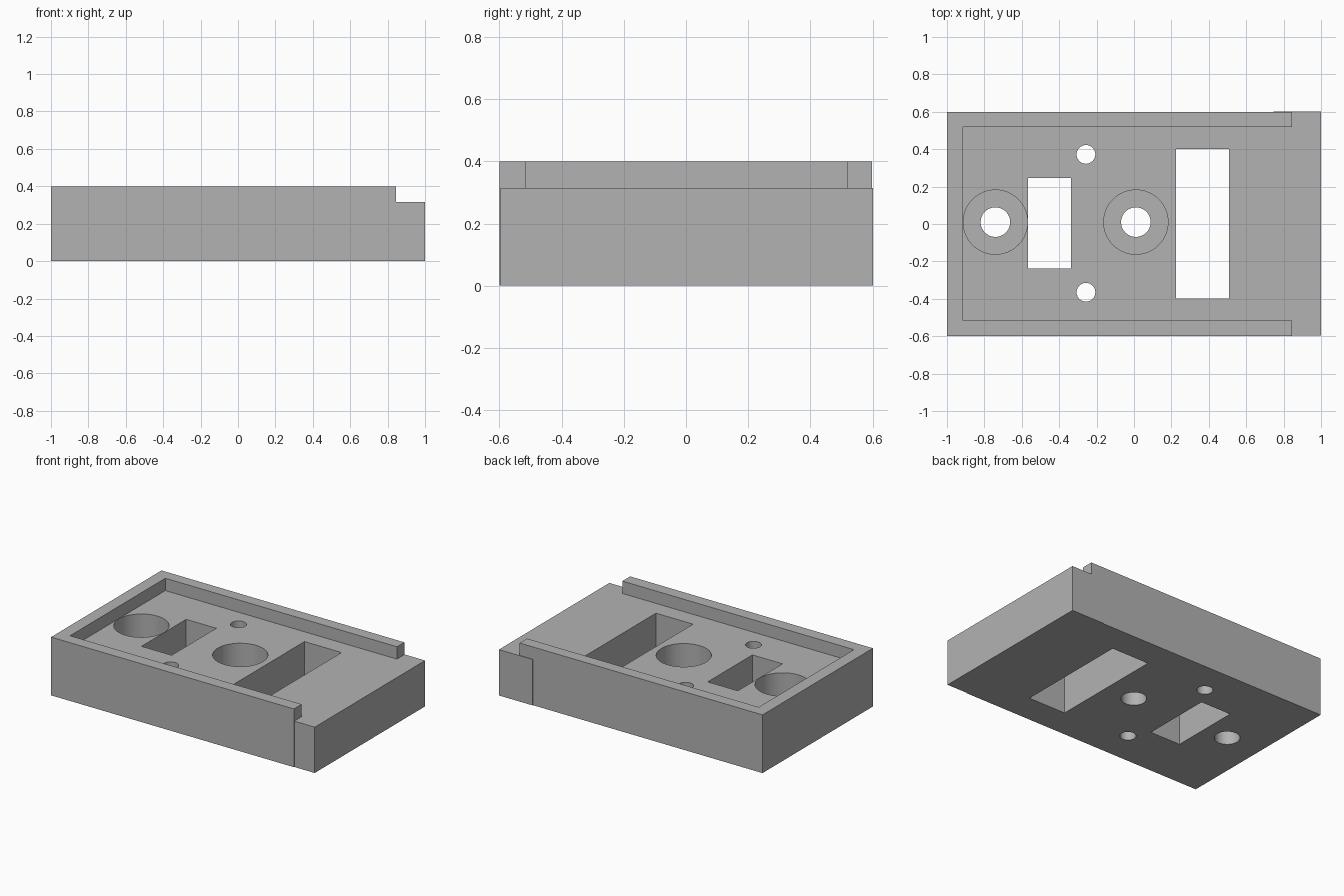
import bpy
import math

cube = bpy.data.objects.get("Cube")
if cube:
    bpy.data.objects.remove(cube, do_unlink=True)

FLOOR, TOP = 0.315, 0.4      # tray floor and rim heights
STEP = 0.845                 # where the side rims stop
COUNTERBORE = 0.115          # height of the counterbore seats

grey = bpy.data.materials.new("plain grey")
grey.use_nodes = True
colour = (0.45, 0.45, 0.45, 1)
grey.diffuse_color = colour
grey.node_tree.nodes["Principled BSDF"].inputs["Base Color"].default_value = colour


def box(name, x0, x1, y0, y1, z0, z1):
    bpy.ops.mesh.primitive_cube_add(
        size=1, location=((x0 + x1) / 2, (y0 + y1) / 2, (z0 + z1) / 2))
    ob = bpy.context.object
    ob.name = name
    ob.scale = (x1 - x0, y1 - y0, z1 - z0)
    bpy.ops.object.transform_apply(location=False, rotation=False, scale=True)
    ob.data.materials.append(grey)
    return ob


def drill(name, x, y, radius, z0, z1):
    bpy.ops.mesh.primitive_cylinder_add(
        vertices=64, radius=radius, depth=z1 - z0, location=(x, y, (z0 + z1) / 2))
    ob = bpy.context.object
    ob.name = name
    ob.data.materials.append(grey)
    return ob


def combine(target, tool, operation):
    mod = target.modifiers.new(tool.name, "BOOLEAN")
    mod.operation = operation
    mod.solver = "EXACT"
    mod.object = tool
    tool.hide_render = True
    bpy.context.view_layer.objects.active = target
    bpy.ops.object.modifier_apply(modifier=mod.name)
    bpy.data.objects.remove(tool, do_unlink=True)


# Body with a shallow tray that is open towards the end ledge
tray = box("tray_block", -1, STEP, -0.6, 0.598, 0, TOP)
combine(tray, box("tray_recess", -0.915, 1.1, -0.516, 0.518, FLOOR, 0.6), "DIFFERENCE")

# End ledge, set very slightly sideways from the body
combine(tray, box("end_ledge", STEP - 0.1, 1, -0.596, 0.602, 0, FLOOR), "UNION")

# Rectangular windows
combine(tray, box("small_window", -0.566, -0.337, -0.239, 0.246, -0.2, 0.6), "DIFFERENCE")
combine(tray, box("large_window", 0.225, 0.507, -0.398, 0.4, -0.2, 0.6), "DIFFERENCE")

# Counterbored screw holes
for x in (-0.741, 0.01):
    combine(tray, drill("counterbore", x, 0.01, 0.172, COUNTERBORE, 0.6), "DIFFERENCE")
    combine(tray, drill("screw_hole", x, 0.01, 0.079, -0.2, 0.6), "DIFFERENCE")

# Small pin holes
for y in (-0.365, 0.372):
    combine(tray, drill("pin_hole", -0.257, y, 0.05, -0.2, 0.6), "DIFFERENCE")

# Smooth bores, sharp edges
bpy.ops.object.select_all(action="DESELECT")
tray.select_set(True)
bpy.context.view_layer.objects.active = tray
bpy.ops.object.shade_smooth_by_angle(angle=math.radians(30))
